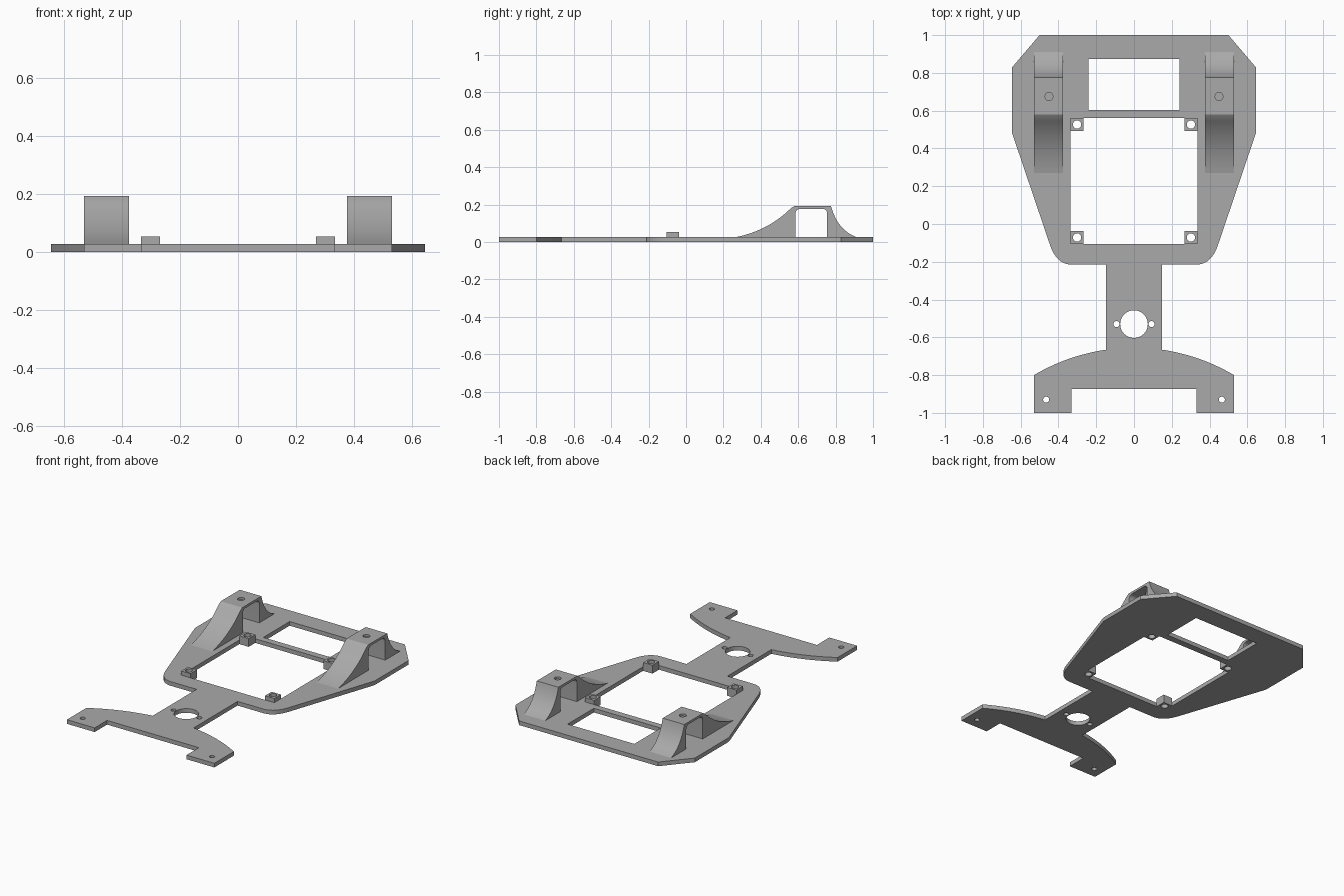
import bpy, bmesh, math
from mathutils import Vector, Matrix

if "Cube" in bpy.data.objects:
    bpy.data.objects.remove(bpy.data.objects["Cube"], do_unlink=True)

T = 0.027          # plate thickness
grey = bpy.data.materials.new("plain_grey")
COLOUR = (0.4, 0.4, 0.4, 1)
grey.use_nodes = True
grey.diffuse_color = COLOUR
grey.node_tree.nodes["Principled BSDF"].inputs["Base Color"].default_value = COLOUR


def bezier(a, c, b, n=12):
    a, b, c = Vector(a), Vector(b), Vector(c)
    return [tuple(a * (1 - t) ** 2 + c * 2 * t * (1 - t) + b * t * t)
            for t in (i / n for i in range(n + 1))]


def circle(x, y, r, n=32):
    return [(x + r * math.cos(math.tau * i / n), y + r * math.sin(math.tau * i / n))
            for i in range(n)]


def rect(x0, x1, y0, y1):
    return [(x0, y0), (x1, y0), (x1, y1), (x0, y1)]


def extrude(name, loops, depth, matrix=Matrix()):
    """Fill an outline with its holes and give it thickness."""
    bm = bmesh.new()
    for loop in loops:
        vs = [bm.verts.new((x, y, 0)) for x, y in loop]
        for i, v in enumerate(vs):
            bm.edges.new((v, vs[i - 1]))
    bmesh.ops.triangle_fill(bm, use_beauty=True, edges=bm.edges[:])
    top = bmesh.ops.extrude_face_region(bm, geom=bm.faces[:])["geom"]
    bmesh.ops.translate(bm, vec=(0, 0, depth),
                        verts=[g for g in top if isinstance(g, bmesh.types.BMVert)])
    bmesh.ops.transform(bm, matrix=matrix, verts=bm.verts[:])
    bmesh.ops.recalc_face_normals(bm, faces=bm.faces[:])
    me = bpy.data.meshes.new(name)
    bm.to_mesh(me)
    bm.free()
    me.materials.append(grey)
    ob = bpy.data.objects.new(name, me)
    bpy.context.collection.objects.link(ob)
    return ob


def activate(ob):
    bpy.ops.object.select_all(action='DESELECT')
    ob.select_set(True)
    bpy.context.view_layer.objects.active = ob


def smooth(ob):
    activate(ob)
    bpy.ops.object.shade_smooth_by_angle(angle=math.radians(20))


# Base plate: right half of the outline, mirrored
half = [(0.5, 1), (0.645, 0.83), (0.645, 0.48)]
half += bezier((0.445, -0.11), (0.41, -0.215), (0.33, -0.215))
half += [(0.147, -0.215)]
a0, a1, R = math.asin(0.147 / 1.04), math.asin(0.53 / 1.04), 1.04
half += [(R * math.sin(a), R * math.cos(a) - 1.695)
         for a in (a0 + (a1 - a0) * i / 14 for i in range(15))]
half += [(0.53, -1), (0.33, -1), (0.33, -0.873)]
outline = half + [(-x, y) for x, y in reversed(half)]
holes = [rect(-0.24, 0.24, 0.603, 0.873),
         rect(-0.335, 0.335, -0.105, 0.56),
         circle(0, -0.53, 0.073, 48)]
for s in (-1, 1):
    holes += [circle(s * 0.093, -0.53, 0.016), circle(s * 0.465, -0.93, 0.016)]
smooth(extrude("base_plate", [outline] + holes, T))

# Drilled mounting blocks in the corners of the large opening
for s, side in ((1, "left"), (-1, "right")):
    for y, end in ((-0.0715, "front"), (0.5265, "rear")):
        x, h = s * 0.3015, 0.0335
        smooth(extrude(f"{end}_{side}_mounting_block",
                       [rect(x - h, x + h, y - h, y + h), circle(x, y, 0.022)], 0.054))

# Arched brackets: side profile in (y, z), swept along x
profile = bezier((0.27, T), (0.44, 0.062), (0.56, 0.18), 16)
profile += [(0.58, 0.193)]
profile += bezier((0.775, 0.193), (0.81, 0.065), (0.91, T), 16)
profile += [(0.755, T)]
profile += bezier((0.755, 0.148), (0.755, 0.178), (0.725, 0.178), 8)
profile += bezier((0.615, 0.178), (0.585, 0.178), (0.585, 0.148), 8)
profile += [(0.585, T)]
WIDTH = 0.155
sweep = Matrix(((0, 0, 1, 0), (1, 0, 0, 0), (0, 1, 0, 0), (0, 0, 0, 1)))
for s, side in ((1, "left"), (-1, "right")):
    shift = Matrix.Translation((s * 0.4525 - WIDTH / 2, 0, 0))
    bracket = extrude(f"{side}_bracket", [profile], WIDTH, shift @ sweep)
    # Screw hole through the top of the arch
    drill = extrude("drill", [circle(s * 0.45, 0.675, 0.021)], 0.1,
                    Matrix.Translation((0, 0, 0.15)))
    drill.hide_render = True
    cut = bracket.modifiers.new("screw_hole", 'BOOLEAN')
    cut.operation, cut.solver, cut.object = 'DIFFERENCE', 'EXACT', drill
    activate(bracket)
    bpy.ops.object.modifier_apply(modifier=cut.name)
    bpy.data.objects.remove(drill, do_unlink=True)
    smooth(bracket)
